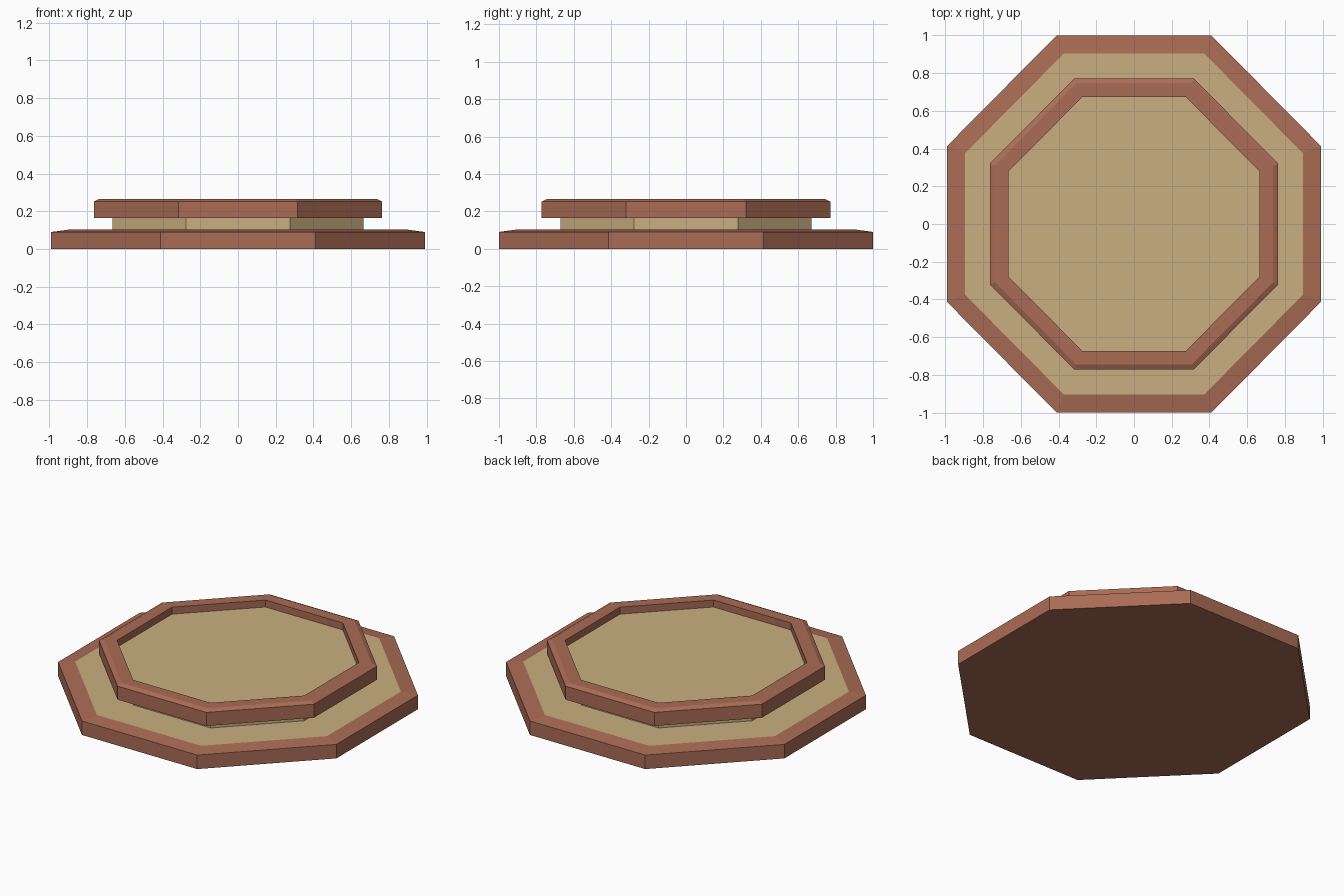
import bpy, bmesh, math

if "Cube" in bpy.data.objects:
    bpy.data.objects.remove(bpy.data.objects["Cube"])


def material(name, rgb):
    m = bpy.data.materials.new(name)
    m.diffuse_color = (*rgb, 1)
    m.use_nodes = True
    m.node_tree.nodes["Principled BSDF"].inputs["Base Color"].default_value = m.diffuse_color
    return m


clay = material("clay", (0.40, 0.15, 0.09, 1)[:3])
sand = material("sand", (0.59, 0.43, 0.22))
X_SCALE = 0.99  # footprint is very slightly narrower in x


def octagon(name, profile, mats, ring=False, cap_mat=0):
    """Sweep an (apothem, z) profile round eight sides; close it or cap its ends."""
    bm = bmesh.new()
    loops = []
    for apothem, z in profile:
        r = apothem / math.cos(math.pi / 8)
        angles = [math.pi / 8 + i * math.pi / 4 for i in range(8)]
        loops.append([bm.verts.new((r * math.cos(a) * X_SCALE, r * math.sin(a), z))
                      for a in angles])
    pairs = list(zip(loops, loops[1:]))
    if ring:
        pairs.append((loops[-1], loops[0]))
    for low, high in pairs:
        for i in range(8):
            j = (i + 1) % 8
            bm.faces.new((low[i], low[j], high[j], high[i]))
    if not ring:
        bm.faces.new(loops[0][::-1])
        bm.faces.new(loops[-1]).material_index = cap_mat
    bmesh.ops.recalc_face_normals(bm, faces=bm.faces)
    me = bpy.data.meshes.new(name)
    bm.to_mesh(me)
    bm.free()
    for m in mats:
        me.materials.append(m)
    ob = bpy.data.objects.new(name, me)
    bpy.context.collection.objects.link(ob)
    return ob


# Wide base step: sloped clay border around a flush sand floor
octagon("base_step", [(1.0, 0), (1.0, 0.09), (0.905, 0.103)], [clay, sand], cap_mat=1)

# Sand core: recessed riser whose top is the sunken upper floor
octagon("core", [(0.672, 0.10), (0.672, 0.22)], [sand])

# Overhanging clay rim with a chamfered outer edge
octagon("upper_rim", [(0.672, 0.165), (0.772, 0.165), (0.772, 0.252),
                      (0.745, 0.265), (0.672, 0.265)], [clay], ring=True)
